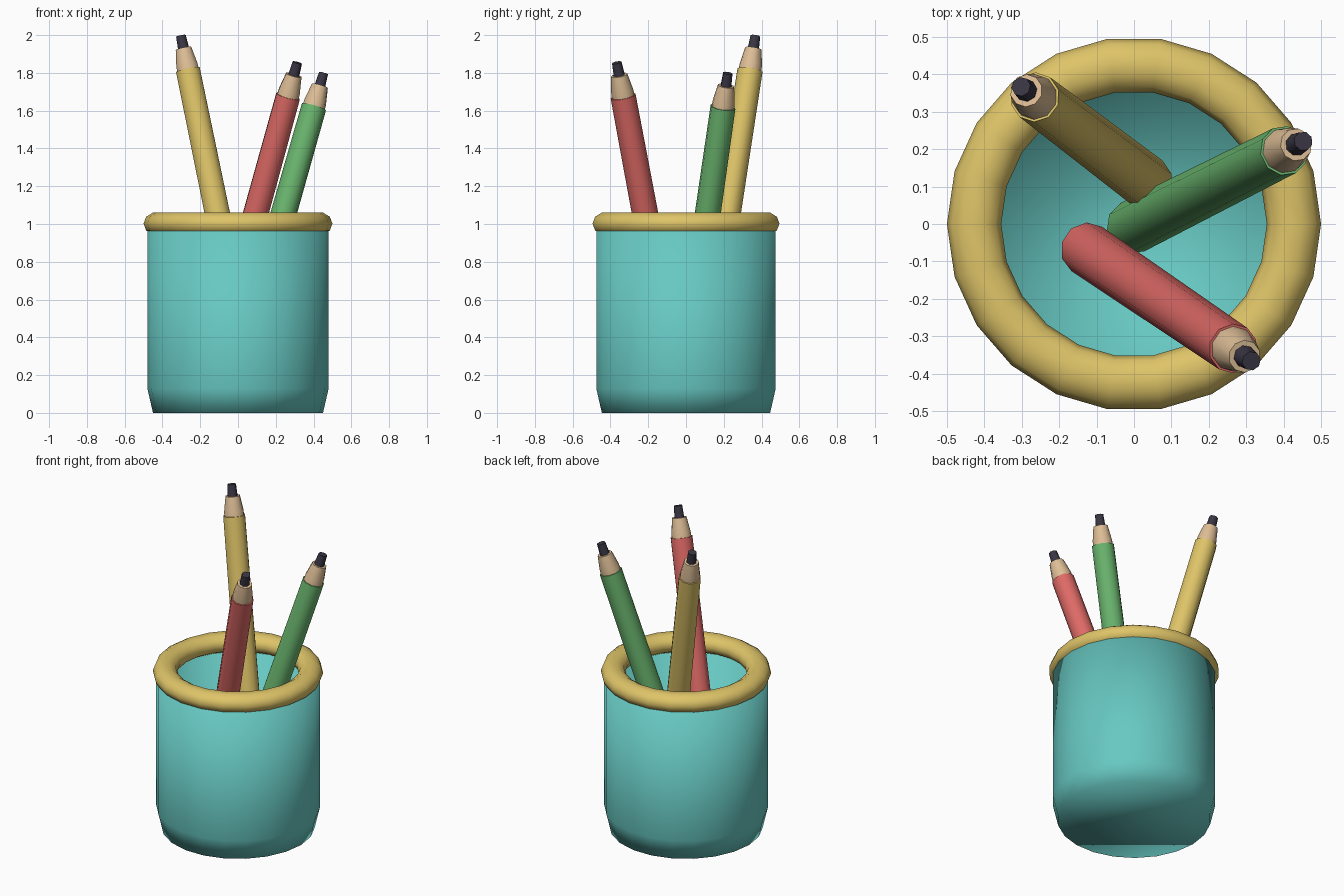
import bpy, bmesh, math
from mathutils import Vector

cube = bpy.data.objects.get("Cube")
if cube:
    bpy.data.objects.remove(cube, do_unlink=True)


def material(name, rgb):
    mat = bpy.data.materials.new(name)
    mat.use_nodes = True
    mat.diffuse_color = (*rgb, 1)
    mat.node_tree.nodes["Principled BSDF"].inputs["Base Color"].default_value = (*rgb, 1)
    return mat


teal = material("teal", (0.136, 0.578, 0.54))
yellow = material("mustard yellow", (0.73, 0.55, 0.138))
red = material("coral red", (0.73, 0.144, 0.133))
green = material("leaf green", (0.144, 0.462, 0.156))
wood = material("bare wood", (0.73, 0.515, 0.305))
lead = material("dark lead", (0.042, 0.037, 0.058))


def lathe(name, profile, sides, mat, sharp=None):
    """Spin (radius, height) points about z and cap both ends."""
    bm = bmesh.new()
    rings = []
    for r, z in profile:
        angles = [2 * math.pi * i / sides for i in range(sides)]
        rings.append([bm.verts.new((r * math.cos(a), r * math.sin(a), z)) for a in angles])
    for low, high in zip(rings, rings[1:]):
        for i in range(sides):
            j = (i + 1) % sides
            bm.faces.new((low[i], low[j], high[j], high[i]))
    bm.faces.new(rings[0][::-1])
    bm.faces.new(rings[-1])
    bmesh.ops.recalc_face_normals(bm, faces=bm.faces)
    mesh = bpy.data.meshes.new(name)
    bm.to_mesh(mesh)
    bm.free()
    mesh.materials.append(mat)
    obj = bpy.data.objects.new(name, mesh)
    bpy.context.collection.objects.link(obj)
    smooth(obj, sharp)
    return obj


def smooth(obj, sharp=None):
    bpy.ops.object.select_all(action="DESELECT")
    obj.select_set(True)
    bpy.context.view_layer.objects.active = obj
    if sharp:
        bpy.ops.object.shade_smooth_by_angle(angle=math.radians(sharp))
    else:
        bpy.ops.object.shade_smooth()


# Hollow cup with a tapered foot
lathe("cup", [(0.45, 0), (0.48, 0.13), (0.48, 1.0), (0.42, 1.0), (0.41, 0.1)], 22, teal)

# Slightly flattened ring around the mouth
bpy.ops.mesh.primitive_torus_add(major_segments=22, minor_segments=10,
                                 major_radius=0.4275, minor_radius=0.0725,
                                 location=(0, 0, 1.002))
rim = bpy.context.object
rim.name = "rim"
rim.scale.z = 0.85
rim.data.materials.append(yellow)
smooth(rim)


def pencil(color_name, mat, shoulder, lean):
    """Body, sharpened wood and lead along one leaning axis."""
    parts = [
        ("body", [(0.072, -1.5), (0.067, 0)], 10, mat),
        ("wood", [(0.061, -0.01), (0.059, 0.03), (0.044, 0.117)], 10, wood),
        ("lead", [(0.031, 0.1), (0.026, 0.187)], 8, lead),
    ]
    for part, profile, sides, part_mat in parts:
        obj = lathe(f"{color_name}_pencil_{part}", profile, sides, part_mat, 50)
        obj.location = shoulder
        obj.rotation_euler = Vector(lean).to_track_quat("Z", "Y").to_euler()


pencil("yellow", yellow, (-0.265, 0.339, 1.815), (-0.205, 0.156, 1))
pencil("red", red, (0.265, -0.333, 1.677), (0.275, -0.187, 1))
pencil("green", green, (0.402, 0.196, 1.62), (0.284, 0.143, 1))
